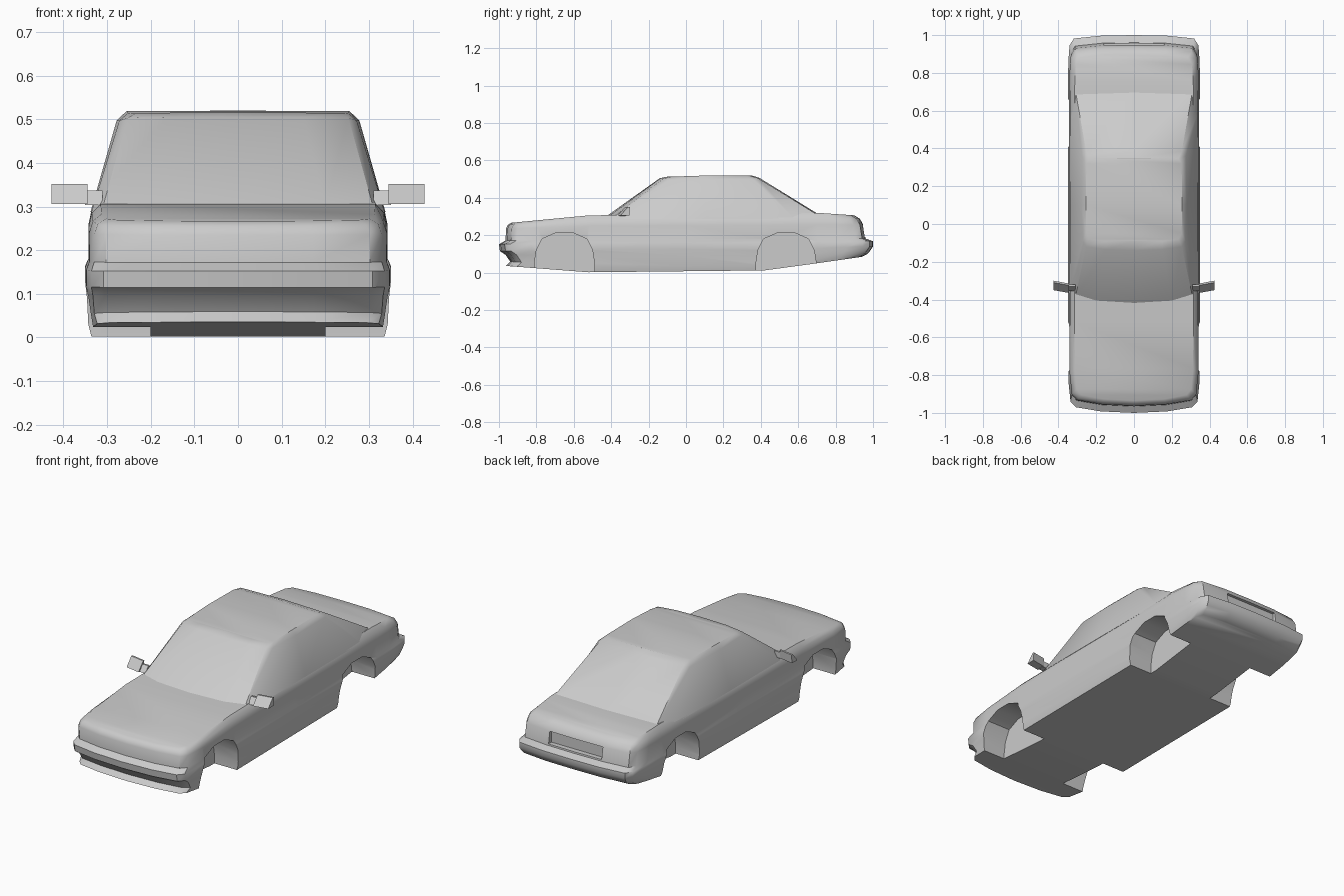
import bpy, bmesh

if "Cube" in bpy.data.objects:
    bpy.data.objects.remove(bpy.data.objects["Cube"])


def finish(name, bm):
    bmesh.ops.recalc_face_normals(bm, faces=bm.faces)
    me = bpy.data.meshes.new(name)
    bm.to_mesh(me)
    bm.free()
    ob = bpy.data.objects.new(name, me)
    bpy.context.collection.objects.link(ob)
    return ob


def loft(name, rings):
    """Stack half outlines (front centre to rear centre), mirror and cap them."""
    bm = bmesh.new()
    n = len(rings[0])
    full = []
    for half in rings:
        pts = half + [(-x, y, z) for x, y, z in half[-2:0:-1]]
        full.append([bm.verts.new(p) for p in pts])
    m = len(full[0])
    for a, b in zip(full, full[1:]):
        for i in range(m):
            j = (i + 1) % m
            bm.faces.new((a[i], a[j], b[j], b[i]))
    for r in (full[0], full[-1]):
        for i in range(n - 1):
            quad = [r[i], r[i + 1], r[-(i + 1)], r[-i] if i else r[0]]
            bm.faces.new(list(dict.fromkeys(quad)))
    return finish(name, bm)


def prism(name, profile, x0, x1, shear=0.0):
    """Extrude a (y, z) profile along x."""
    bm = bmesh.new()
    a = [bm.verts.new((x0, y, z)) for y, z in profile]
    b = [bm.verts.new((x1, y + shear, z)) for y, z in profile]
    bm.faces.new(a)
    bm.faces.new(b)
    for i in range(len(a)):
        j = (i + 1) % len(a)
        bm.faces.new((a[i], a[j], b[j], b[i]))
    return finish(name, bm)


def activate(ob):
    bpy.ops.object.select_all(action='DESELECT')
    ob.select_set(True)
    bpy.context.view_layer.objects.active = ob


def cut(ob, cutter):
    cutter.hide_render = True
    mod = ob.modifiers.new("cut", 'BOOLEAN')
    mod.operation = 'DIFFERENCE'
    mod.solver = 'EXACT'
    mod.object = cutter
    activate(ob)
    bpy.ops.object.modifier_apply(modifier=mod.name)
    bpy.data.objects.remove(cutter)


def smooth(ob, angle):
    activate(ob)
    bpy.ops.object.shade_smooth_by_angle(angle=angle)


# Lower body: each level has half width, front y, rear y and heights at KEYS
KEYS = (-0.95, -0.52, 0.42, 0.7, 0.95)
LEVELS = [
    (0.336, -0.965, 0.94, (0.035, 0.002, 0.012, 0.05, 0.086)),
    (0.343, -0.94, 0.97, (0.06, 0.03, 0.04, 0.07, 0.10)),
    (0.346, -0.965, 0.985, (0.095, 0.09, 0.09, 0.10, 0.117)),
    (0.35, -0.995, 1.0, (0.115, 0.125, 0.125, 0.13, 0.14)),
    (0.35, -1.0, 1.0, (0.152, 0.16, 0.16, 0.165, 0.168)),
    (0.343, -0.965, 0.96, (0.172, 0.18, 0.18, 0.18, 0.182)),
    (0.343, -0.962, 0.948, (0.235, 0.25, 0.255, 0.257, 0.255)),
    (0.335, -0.953, 0.93, (0.255, 0.285, 0.292, 0.295, 0.287)),
    (0.315, -0.935, 0.90, (0.265, 0.306, 0.317, 0.32, 0.303)),
]


def height(y, zs):
    y = min(max(y, KEYS[0]), KEYS[-1])
    for k in range(4):
        if y <= KEYS[k + 1]:
            t = (y - KEYS[k]) / (KEYS[k + 1] - KEYS[k])
            return zs[k] + t * (zs[k + 1] - zs[k])


def outline(hw, yf, yr, zs):
    plan = [(0, yf), (0.5, yf + 0.008), (0.88, yf + 0.03), (0.96, yf + 0.06),
            (0.993, yf + 0.17), (1, -0.52), (1, 0), (1, 0.42), (1, 0.7),
            (0.993, yr - 0.14), (0.975, yr - 0.055), (0.91, yr - 0.018),
            (0.5, yr - 0.003), (0, yr)]
    return [(f * hw, y, height(y, zs)) for f, y in plan]


body = loft("car_body", [outline(*lv) for lv in LEVELS])

# Wheel wells
ARCH = [(-0.161, -0.1), (-0.161, 0.05), (-0.15, 0.12), (-0.12, 0.18), (-0.045, 0.213),
        (0.045, 0.213), (0.12, 0.18), (0.15, 0.12), (0.161, 0.05), (0.161, -0.1)]
for yc in (-0.65, 0.535):
    for s in (-1, 1):
        cut(body, prism("wheel_well_cutter", [(yc + y, z) for y, z in ARCH], s * 0.2, s * 0.45))

# Number plate recess in the tail
cut(body, prism("plate_cutter", [(0.93, 0.19), (1.1, 0.19), (1.1, 0.255), (0.93, 0.255)],
                -0.16, 0.16))
smooth(body, 0.65)

# Cabin with windscreen, side glass, rear window and roof
base = [(0, -0.425, 0.302), (0.2, -0.413, 0.302), (0.31, -0.385, 0.298), (0.336, -0.33, 0.287),
        (0.338, 0.1, 0.287), (0.336, 0.58, 0.287), (0.31, 0.705, 0.308), (0, 0.712, 0.31)]
eaves = [(0, -0.14, 0.505), (0.15, -0.135, 0.505), (0.253, -0.12, 0.503), (0.272, -0.09, 0.497),
         (0.278, 0.1, 0.497), (0.275, 0.36, 0.497), (0.253, 0.385, 0.505), (0, 0.39, 0.508)]
roof = [(0, -0.09, 0.515), (0.15, -0.09, 0.515), (0.235, -0.08, 0.513), (0.252, -0.05, 0.514),
        (0.255, 0.1, 0.519), (0.252, 0.32, 0.519), (0.235, 0.345, 0.518), (0, 0.35, 0.52)]
cabin = loft("cabin", [base, eaves, roof])
smooth(cabin, 0.65)

# Door mirrors on short stems
HOUSING = [(-0.365, 0.306), (-0.325, 0.352), (-0.315, 0.352), (-0.318, 0.306)]
STEM = [(-0.355, 0.304), (-0.33, 0.337), (-0.32, 0.337), (-0.32, 0.304)]
for s, side in ((-1, "left"), (1, "right")):
    prism("mirror_" + side, HOUSING, s * 0.345, s * 0.427, 0.015)
    prism("mirror_stem_" + side, STEM, s * 0.31, s * 0.35)
